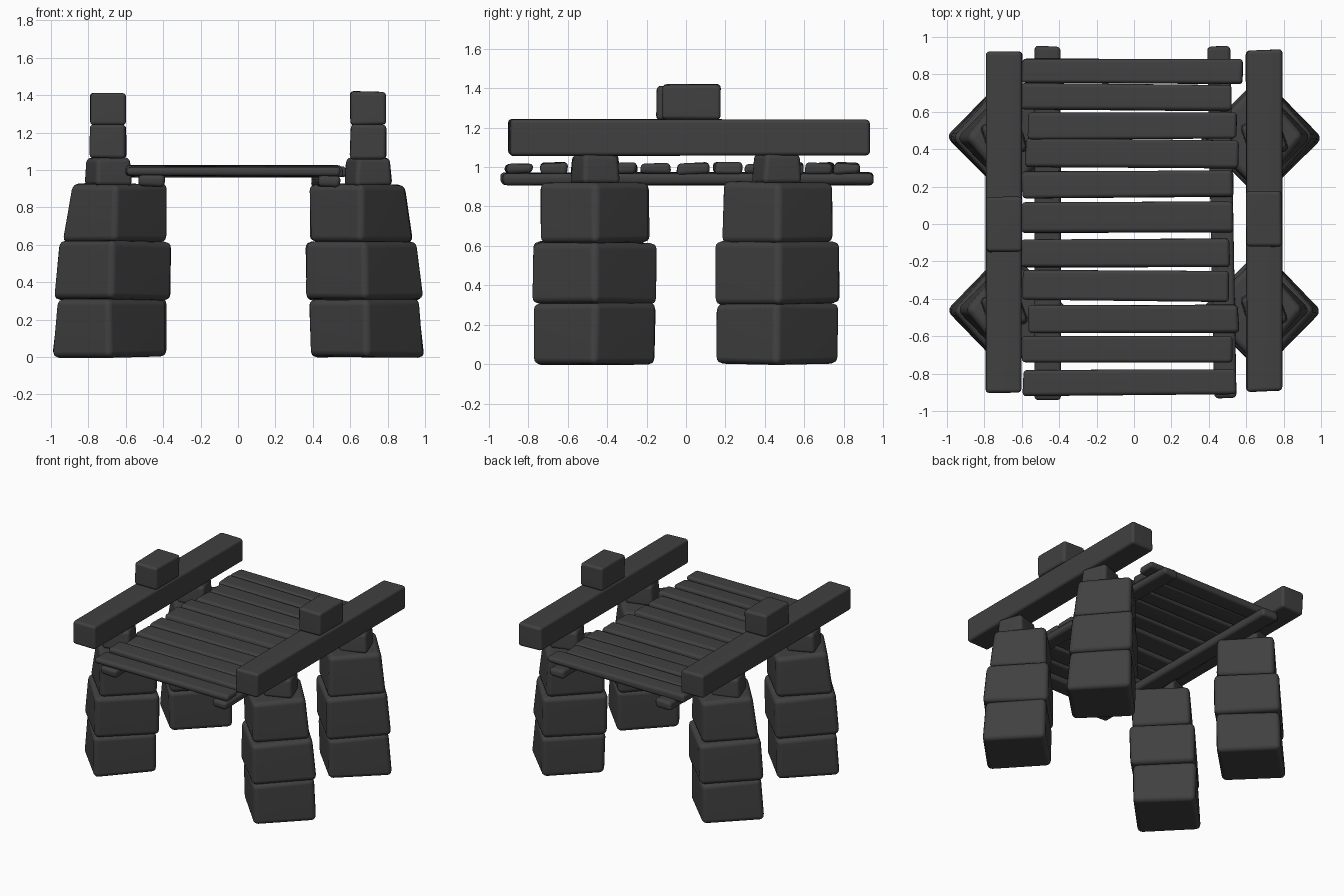
import bpy, math, random
from mathutils import Matrix, Vector

random.seed(4)
cube = bpy.data.objects.get("Cube")
if cube:
    bpy.data.objects.remove(cube, do_unlink=True)

stone = bpy.data.materials.new("dark_grey_stone")
stone.use_nodes = True
GREY = (0.052, 0.052, 0.052, 1)
stone.diffuse_color = GREY
bsdf = next(n for n in stone.node_tree.nodes if n.type == 'BSDF_PRINCIPLED')
bsdf.inputs["Base Color"].default_value = GREY
bsdf.inputs["Roughness"].default_value = 0.8

QUADS = [(0, 1, 3, 2), (4, 6, 7, 5), (0, 4, 5, 1),
         (2, 3, 7, 6), (0, 2, 6, 4), (1, 5, 7, 3)]


def block(name, low, high, bevel, jitter=0.0, turn=0.0, shape=None):
    """Worn box between two corners, turned about its own vertical axis."""
    low, high = Vector(low), Vector(high)
    centre, half = (low + high) / 2, (high - low) / 2
    spin = Matrix.Rotation(math.radians(turn), 3, 'Z')
    verts = []
    for sx in (-1, 1):
        for sy in (-1, 1):
            for sz in (-1, 1):
                p = spin @ Vector((sx * half.x, sy * half.y, sz * half.z))
                p += Vector([random.uniform(-jitter, jitter) for _ in range(3)])
                if shape:
                    p = shape(p, sz)
                verts.append(centre + p)
    mesh = bpy.data.meshes.new(name)
    mesh.from_pydata(verts, [], QUADS)
    mesh.materials.append(stone)
    mesh.polygons.foreach_set("use_smooth", [True] * len(mesh.polygons))
    obj = bpy.data.objects.new(name, mesh)
    bpy.context.collection.objects.link(obj)
    soft = obj.modifiers.new("worn_edges", 'BEVEL')
    soft.width, soft.segments, soft.limit_method = bevel, 3, 'NONE'
    obj.modifiers.new("flat_faces", 'WEIGHTED_NORMAL').keep_sharp = True
    return obj


# Four pillars of three diamond-set stones, leaning in on the outer corner
LAYERS = [("lower", 0.0, 0.31, 0.69, 0.32, 0.035),
          ("middle", 0.305, 0.62, 0.675, 0.327, 0.04),
          ("upper", 0.615, 0.925, 0.66, 0.29, 0.05)]
for side, sx in (("left", 1), ("right", -1)):
    for end, sy in (("front", -1), ("back", 1)):
        for layer, z0, z1, cx, reach, lean in LAYERS:
            def lean_in(p, sz, lean=lean, reach=reach):
                if sz > 0 and p.x * sx > reach / 2:
                    p.x -= lean * sx
                return p
            h = reach / math.sqrt(2)
            x, y = cx * sx, 0.463 * sy
            block(f"{end}_{side}_{layer}_stone", (x - h, y - h, z0),
                  (x + h, y + h, z1), 0.035, 0.006, 45, lean_in)

        # Small neck stone carrying the beam
        def narrow(p, sz):
            return Vector((p.x * 0.9, p.y * 0.9, p.z)) if sz > 0 else p
        x, y = 0.695 * sx, 0.46 * sy
        block(f"{end}_{side}_neck_stone", (x - 0.105, y - 0.105, 0.915),
              (x + 0.105, y + 0.105, 1.065), 0.025, 0.004, 20, narrow)

# Side beams and the stones on top of them
block("left_beam", (0.6, -0.895, 1.06), (0.79, 0.93, 1.24), 0.02, 0.005)
block("right_beam", (-0.79, -0.905, 1.06), (-0.6, 0.92, 1.24), 0.02, 0.005)
block("left_cap_stone", (0.6, -0.12, 1.24), (0.79, 0.175, 1.42), 0.02, 0.003)
block("right_cap_stone", (-0.79, -0.15, 1.24), (-0.6, 0.145, 1.41), 0.02, 0.003)

# Rails under the deck
block("left_rail", (0.41, -0.93, 0.91), (0.53, 0.95, 0.97), 0.022, 0.005, 1)
block("right_rail", (-0.53, -0.94, 0.91), (-0.39, 0.95, 0.97), 0.022, 0.005)

# Deck planks: centre y, right end, left end, width
PLANKS = [(0.815, -0.6, 0.58, 0.13), (0.68, -0.6, 0.52, 0.14),
          (0.525, -0.565, 0.55, 0.14), (0.375, -0.58, 0.56, 0.15),
          (0.215, -0.6, 0.53, 0.14), (0.035, -0.6, 0.53, 0.16),
          (-0.155, -0.6, 0.51, 0.15), (-0.33, -0.6, 0.51, 0.16),
          (-0.505, -0.57, 0.56, 0.15), (-0.67, -0.6, 0.53, 0.14),
          (-0.85, -0.595, 0.545, 0.14)]
for i, (y, x0, x1, w) in enumerate(PLANKS, 1):
    block(f"deck_plank_{i}", (x0, y - w / 2, 0.965), (x1, y + w / 2, 1.02),
          0.02, 0.007, random.uniform(-0.6, 0.6))
